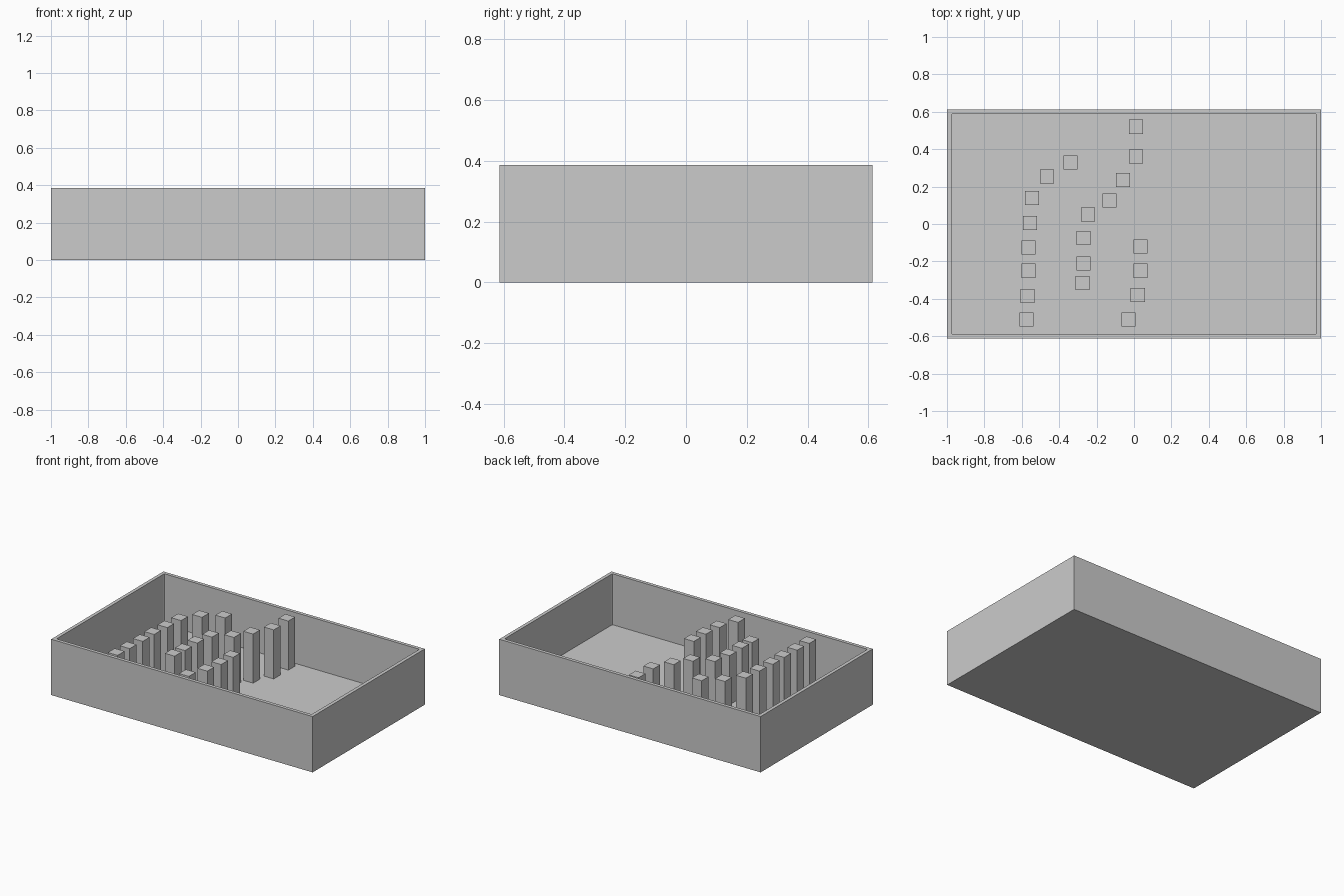
import bpy
import bmesh
from mathutils import Matrix, Vector

cube = bpy.data.objects.get("Cube")
if cube:
    bpy.data.objects.remove(cube, do_unlink=True)

WIDTH, DEPTH, HEIGHT = 2.0, 1.226, 0.386
WALL = 0.034
PEG, PEG_TOP = 0.075, 0.373

grey = bpy.data.materials.new("light grey")
grey.use_nodes = True
grey.diffuse_color = (0.6, 0.6, 0.6, 1)
grey.node_tree.nodes["Principled BSDF"].inputs["Base Color"].default_value = (0.6, 0.6, 0.6, 1)


def add_box(bm, centre, size):
    matrix = Matrix.Translation(Vector(centre)) @ Matrix.Diagonal((*size, 1))
    return bmesh.ops.create_cube(bm, size=1, matrix=matrix)["verts"]


def finish(bm, name):
    mesh = bpy.data.meshes.new(name)
    bm.to_mesh(mesh)
    bm.free()
    mesh.materials.append(grey)
    obj = bpy.data.objects.new(name, mesh)
    bpy.context.collection.objects.link(obj)
    return obj


# Open tray: inset the top of a box to make the rim, then sink it to the floor
bm = bmesh.new()
add_box(bm, (0, 0, HEIGHT / 2), (WIDTH, DEPTH, HEIGHT))
bm.normal_update()
top = max(bm.faces, key=lambda f: f.normal.z)
bmesh.ops.inset_region(bm, faces=[top], thickness=WALL)
sunk = bmesh.ops.extrude_discrete_faces(bm, faces=[top])["faces"][0]
bmesh.ops.translate(bm, verts=sunk.verts, vec=(0, 0, WALL - HEIGHT))

# Slightly rounded inside corners
corners = [e for e in bm.edges
           if abs(e.verts[0].co.z - e.verts[1].co.z) > WALL
           and abs(e.verts[0].co.x) < WIDTH / 2 - WALL / 2]
bmesh.ops.bevel(bm, geom=corners, offset=0.008, segments=2, profile=0.5, affect='EDGES')
finish(bm, "tray")

# Square pegs standing in curving rows, by (x, y)
rows = {
    "left_row": [(-0.34, 0.33), (-0.465, 0.255), (-0.545, 0.14), (-0.555, 0.005),
                 (-0.565, -0.125), (-0.565, -0.25), (-0.57, -0.385), (-0.575, -0.51)],
    "middle_row": [(0.01, 0.52), (0.01, 0.36), (-0.06, 0.235), (-0.13, 0.125),
                   (-0.245, 0.05), (-0.27, -0.075), (-0.27, -0.21), (-0.275, -0.315)],
    "right_row": [(0.035, -0.12), (0.035, -0.25), (0.02, -0.38), (-0.03, -0.51)],
}
base = WALL - 0.005
for row, spots in rows.items():
    for number, (x, y) in enumerate(spots, 1):
        bm = bmesh.new()
        add_box(bm, (x, y, (base + PEG_TOP) / 2), (PEG, PEG, PEG_TOP - base))
        finish(bm, f"{row}_peg_{number}")
